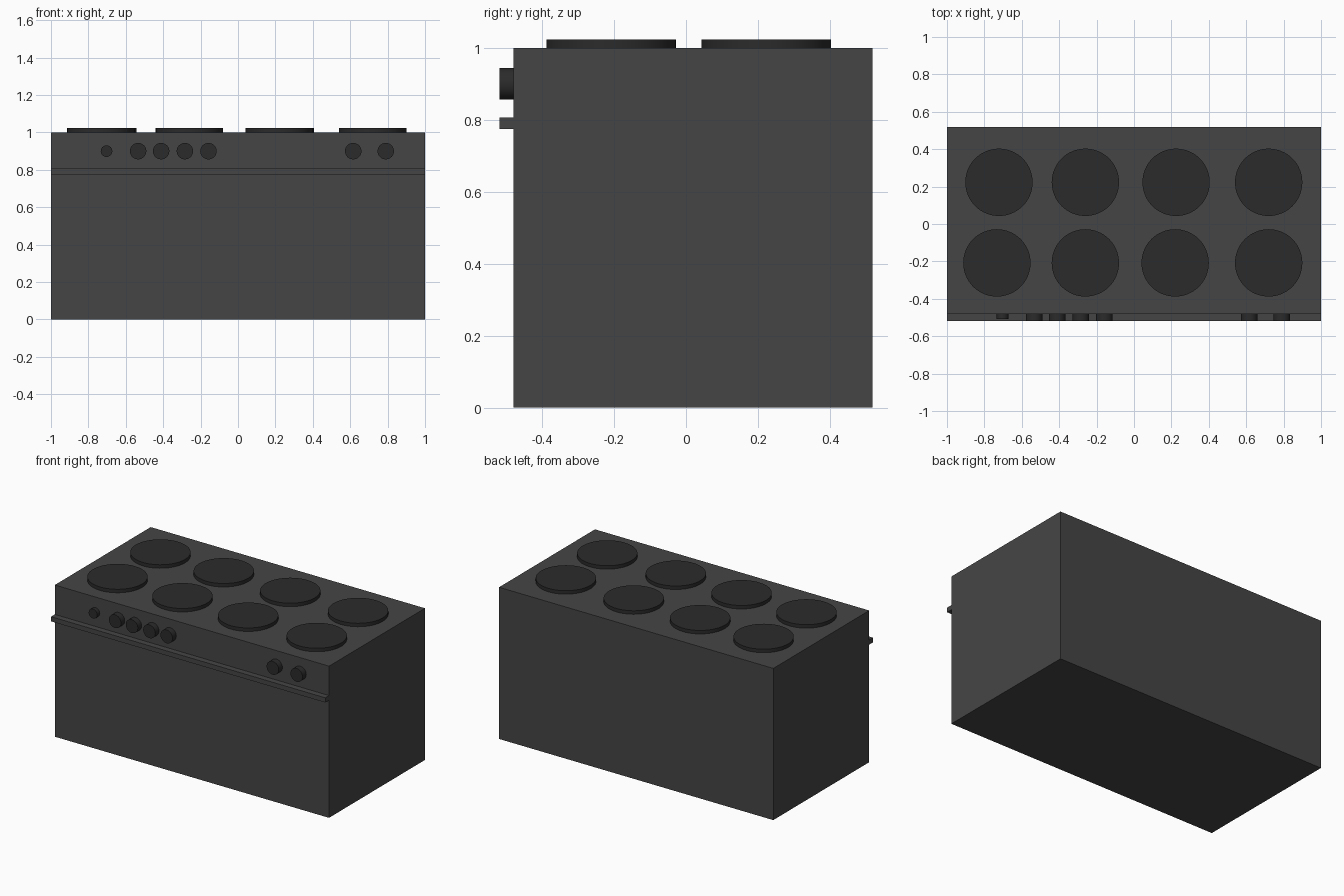
import bpy
from math import pi

if "Cube" in bpy.data.objects:
    bpy.data.objects.remove(bpy.data.objects["Cube"])

FRONT = -0.48   # front panel of the body


def box(name, lo, hi):
    bpy.ops.mesh.primitive_cube_add(size=1, location=[(a + b) / 2 for a, b in zip(lo, hi)])
    ob = bpy.context.object
    ob.name = name
    ob.scale = [b - a for a, b in zip(lo, hi)]
    bpy.ops.object.transform_apply(location=False, rotation=False, scale=True)
    ob.data.materials.append(body_mat)


def disc(name, radius, depth, loc, rot=(0, 0, 0), sides=32):
    bpy.ops.mesh.primitive_cylinder_add(vertices=sides, radius=radius, depth=depth,
                                        location=loc, rotation=rot)
    ob = bpy.context.object
    ob.name = name
    bpy.ops.object.shade_smooth_by_angle()
    ob.data.materials.append(dark_mat)


def material(name, grey):
    mat = bpy.data.materials.new(name)
    mat.diffuse_color = (grey, grey, grey, 1)
    mat.use_nodes = True
    mat.node_tree.nodes["Principled BSDF"].inputs["Base Color"].default_value = mat.diffuse_color
    return mat


body_mat = material("charcoal", 0.06)
dark_mat = material("black_iron", 0.024)

# Cooker body and the full-width handle rail
box("stove_body", (-1, FRONT, 0), (1, 0.519, 1))
box("handle_rail", (-1, -0.519, 0.775), (1, FRONT, 0.806))

# Two rows of hot plates
for row, y, xs in (("front", -0.208, (-0.733, -0.26, 0.22, 0.72)),
                   ("back", 0.223, (-0.722, -0.26, 0.225, 0.72))):
    for i, x in enumerate(xs):
        disc(f"{row}_hot_plate_{i + 1}", 0.18, 0.023, (x, y, 1.0115), sides=64)

# Control knobs
for i, x in enumerate((-0.534, -0.411, -0.284, -0.158, 0.616, 0.79)):
    disc(f"control_knob_{i + 1}", 0.044, 0.039, (x, FRONT - 0.0195, 0.9), (pi / 2, 0, 0))

# Small button on the left
disc("small_button", 0.031, 0.027, (-0.703, FRONT - 0.0135, 0.9), (pi / 2, 0, 0))
